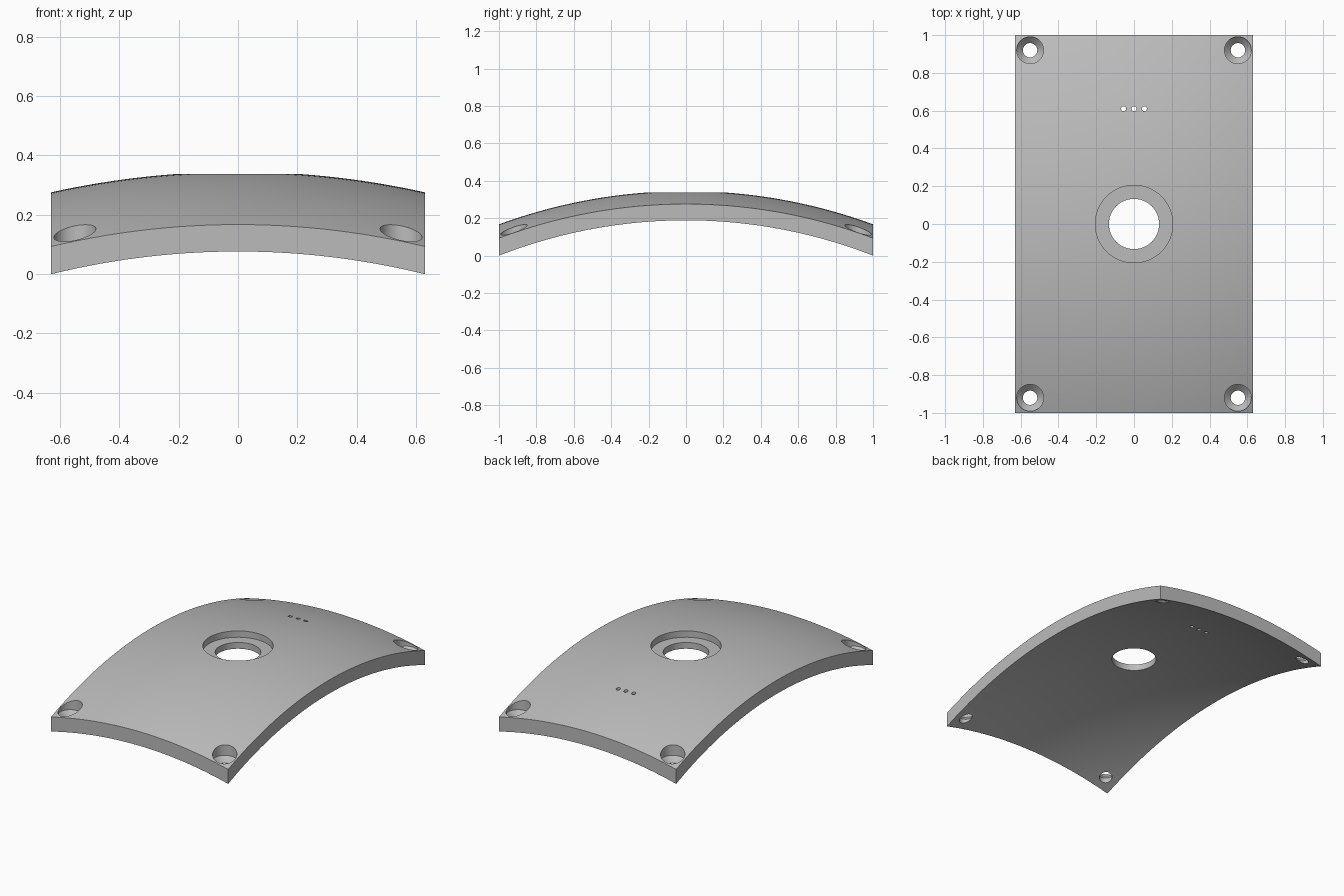
import bpy, bmesh
from math import sqrt, radians, pi
from mathutils import Matrix, Vector

cube = bpy.data.objects.get("Cube")
if cube:
    bpy.data.objects.remove(cube)

HALF_X, HALF_Y = 0.63, 1.0
CROWN, RADIUS, THICK = 0.345, 2.9, 0.085


def dome(x, y, inset):
    """Height of the spherical skin, offset inward by inset."""
    return CROWN - RADIUS + sqrt((RADIUS - inset) ** 2 - x * x - y * y)


def new_object(name, bm):
    bmesh.ops.recalc_face_normals(bm, faces=bm.faces)
    mesh = bpy.data.meshes.new(name)
    bm.to_mesh(mesh)
    bm.free()
    obj = bpy.data.objects.new(name, mesh)
    bpy.context.collection.objects.link(obj)
    return obj


def lathe(bm, profile, x, y, steps):
    """Closed solid of revolution about a vertical axis at x, y."""
    verts = [bm.verts.new((x + r, y, z)) for r, z in profile]
    edges = [bm.edges.new(pair) for pair in zip(verts, verts[1:])]
    bmesh.ops.spin(bm, geom=verts + edges, cent=(x, y, 0), axis=(0, 0, 1),
                   angle=2 * pi, steps=steps, use_merge=True)


# Domed rectangular plate with upright edges
bm = bmesh.new()
bmesh.ops.create_grid(bm, x_segments=30, y_segments=48, size=1,
                      matrix=Matrix.Diagonal((HALF_X, HALF_Y, 1, 1)))
top = list(bm.verts)
extruded = bmesh.ops.extrude_face_region(bm, geom=list(bm.faces), use_keep_orig=True)
bottom = [g for g in extruded["geom"] if isinstance(g, bmesh.types.BMVert)]
for verts, inset in ((top, 0), (bottom, THICK)):
    for v in verts:
        v.co.z = dome(v.co.x, v.co.y, inset)
plate = new_object("curved_plate", bm)

# Cutters: stepped centre hole, countersunk corner holes, three pin holes
bm = bmesh.new()
lathe(bm, [(0, 0.5), (0.205, 0.5), (0.205, 0.297), (0.133, 0.297),
           (0.133, -0.1), (0, -0.1)], 0, 0, 64)
for sx in (-1, 1):
    for sy in (-1, 1):
        lathe(bm, [(0, 0.5), (0.071, 0.5), (0.071, 0.098), (0.038, 0.065),
                   (0.038, -0.1), (0, -0.1)], sx * 0.55, sy * 0.92, 40)
for x in (-0.055, 0, 0.055):
    lathe(bm, [(0, 0.5), (0.013, 0.5), (0.013, -0.1), (0, -0.1)], x, 0.61, 20)
bmesh.ops.remove_doubles(bm, verts=bm.verts, dist=0.0001)
cutter = new_object("hole_cutter", bm)
cutter.hide_render = True

cut = plate.modifiers.new("holes", "BOOLEAN")
cut.operation = "DIFFERENCE"
cut.solver = "EXACT"
cut.object = cutter
bpy.ops.object.select_all(action="DESELECT")
plate.select_set(True)
bpy.context.view_layer.objects.active = plate
bpy.ops.object.modifier_apply(modifier=cut.name)
bpy.data.objects.remove(cutter)

# Plain grey finish
grey = bpy.data.materials.new("plain_grey")
grey.use_nodes = True
colour = (0.5, 0.5, 0.5, 1)
grey.diffuse_color = colour
grey.node_tree.nodes["Principled BSDF"].inputs["Base Color"].default_value = colour
plate.data.materials.clear()
plate.data.materials.append(grey)
bpy.ops.object.shade_smooth_by_angle(angle=radians(30))
